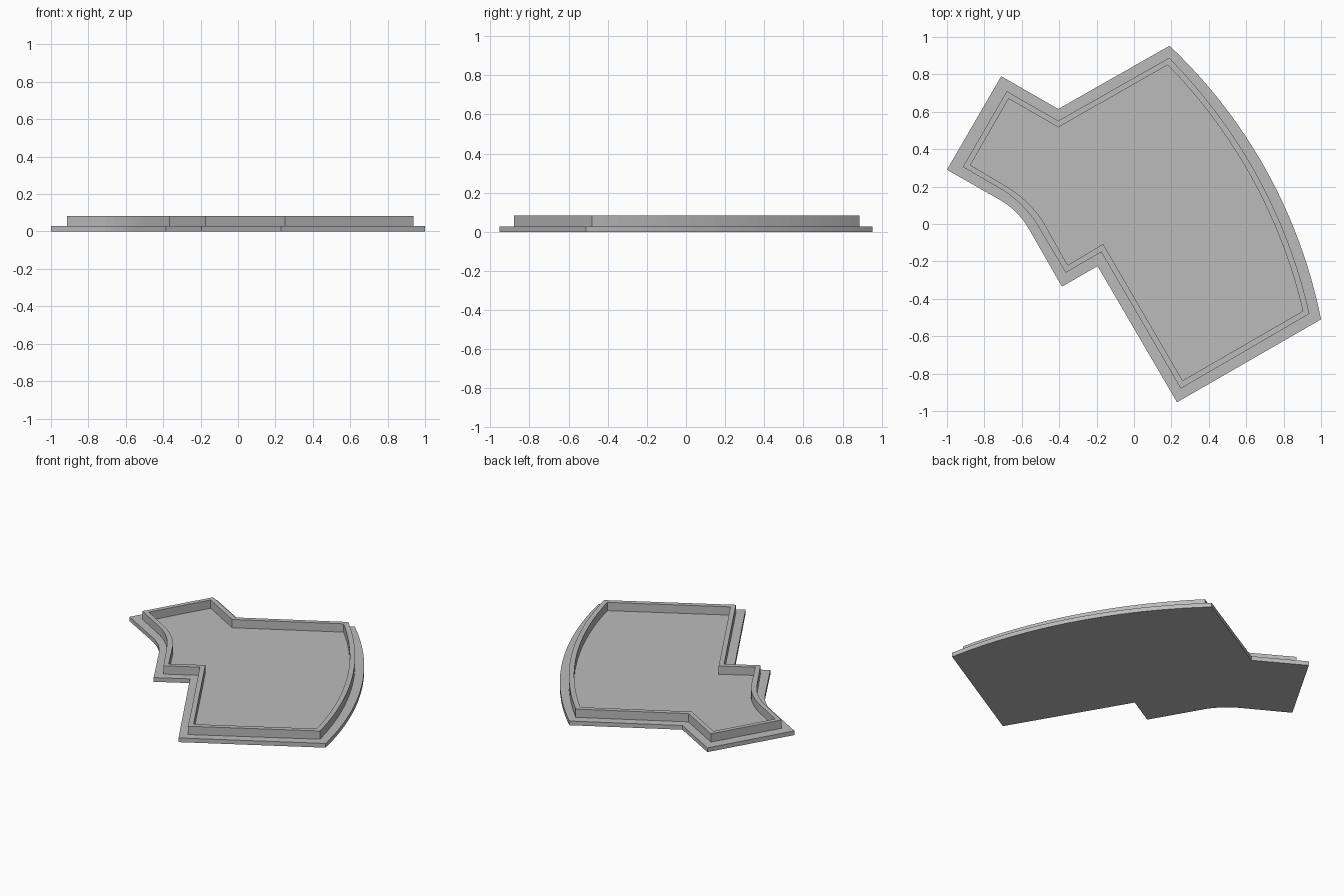
import bpy
import bmesh
from mathutils import Vector

cube = bpy.data.objects.get("Cube")
if cube:
    bpy.data.objects.remove(cube, do_unlink=True)

BASE_TOP, WALL_TOP = 0.028, 0.083
ARC_STEPS, FILLET_STEPS = 24, 6

grey = bpy.data.materials.new("plain_grey")
grey.use_nodes = True
grey.diffuse_color = (0.5, 0.5, 0.5, 1)
grey.node_tree.nodes["Principled BSDF"].inputs["Base Color"].default_value = grey.diffuse_color


def arc(a, b, sag, steps):
    """Circular arc from a to b, swelling to the right of the chord by sag."""
    a, b = Vector(a), Vector(b)
    chord = b - a
    right = Vector((chord.y, -chord.x)).normalized()
    half = chord.length / 2
    radius = (half * half + sag * sag) / (2 * abs(sag))
    side = 1 if sag > 0 else -1
    points = []
    for i in range(steps + 1):
        t = (2 * i / steps - 1) * half
        rise = (radius * radius - t * t) ** 0.5 - (radius - abs(sag))
        points.append((a + b) / 2 + chord.normalized() * t + right * rise * side)
    return points


def outline(corners, sag):
    """Counter-clockwise outline with a small inner fillet and a wide outer arc."""
    c = [Vector(p) for p in corners]
    return ([c[0]] + arc(c[1], c[2], -0.014, FILLET_STEPS) + c[3:6]
            + arc(c[6], c[7], sag, ARC_STEPS) + c[8:])


def skin(name, levels, cap_bottom=False, cap_top=False):
    """Join a stack of (outline, height) loops into one surface."""
    bm = bmesh.new()
    loops = [[bm.verts.new((p.x, p.y, z)) for p in pts] for pts, z in levels]
    for low, high in zip(loops, loops[1:]):
        for i in range(len(low)):
            j = (i + 1) % len(low)
            bm.faces.new((low[i], low[j], high[j], high[i]))
    if cap_bottom:
        bm.faces.new(loops[0][::-1])
    if cap_top:
        bm.faces.new(loops[-1])
    mesh = bpy.data.meshes.new(name)
    bm.to_mesh(mesh)
    bm.free()
    mesh.materials.append(grey)
    obj = bpy.data.objects.new(name, mesh)
    bpy.context.collection.objects.link(obj)


# Outlines of the plate edge and of both sides of the wall
plate = outline([(-1, .29), (-.71, .125), (-.56, -.03), (-.385, -.335), (-.195, -.225),
                 (.23, -.953), (1, -.51), (.19, .953), (-.405, .615), (-.71, .79)], 0.13)
wall_out = outline([(-.915, .305), (-.70, .18), (-.52, 0), (-.365, -.26), (-.175, -.15),
                    (.25, -.88), (.938, -.48), (.188, .888), (-.405, .552), (-.68, .71)], 0.11)
wall_in = outline([(-.875, .315), (-.68, .2), (-.49, .02), (-.355, -.22), (-.165, -.107),
                   (.26, -.837), (.903, -.465), (.18, .85), (-.405, .517), (-.67, .67)], 0.103)

# Base plate with its ledge, raised wall, and recessed floor
skin("base_plate", [(plate, 0), (plate, BASE_TOP), (wall_out, BASE_TOP)], cap_bottom=True)
skin("rim_wall", [(wall_out, BASE_TOP), (wall_out, WALL_TOP),
                  (wall_in, WALL_TOP), (wall_in, BASE_TOP)])
skin("floor", [(wall_in, BASE_TOP)], cap_top=True)
